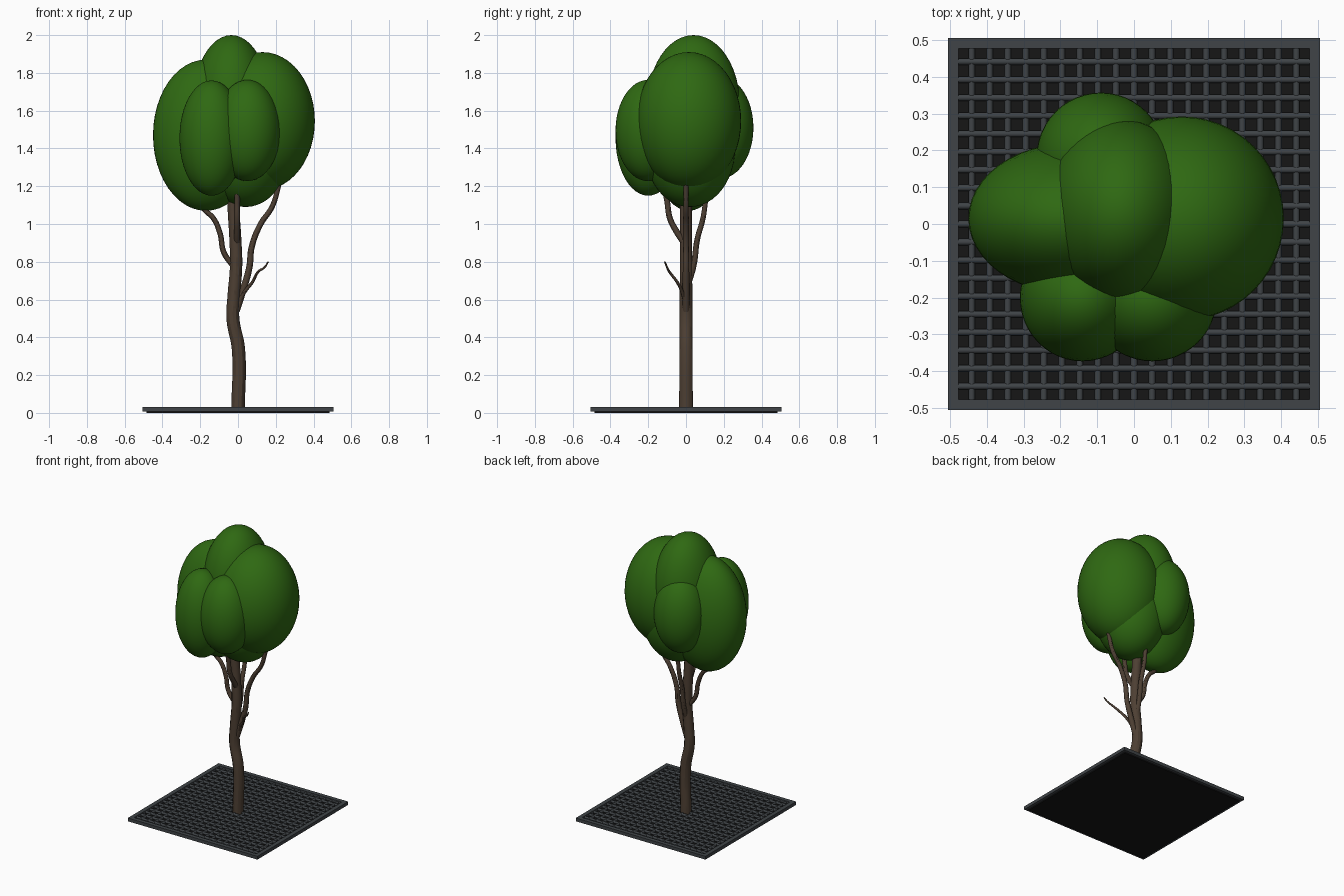
import bpy
from mathutils import Matrix, Vector

if "Cube" in bpy.data.objects:
    bpy.data.objects.remove(bpy.data.objects["Cube"])


def material(name, rgb):
    m = bpy.data.materials.new(name)
    m.diffuse_color = (*rgb, 1)
    m.use_nodes = True
    m.node_tree.nodes["Principled BSDF"].inputs["Base Color"].default_value = m.diffuse_color
    return m


GREEN = material("leaf_green", (0.028, 0.14, 0.006))
BARK = material("bark_brown", (0.075, 0.05, 0.033))
IRON = material("iron_grey", (0.05, 0.057, 0.063))
BLACK = material("pit_black", (0.008, 0.008, 0.008))


def finish(obj, name, mat):
    obj.name = name
    obj.data.materials.clear()
    obj.data.materials.append(mat)
    return obj


def box(name, lo, hi, mat):
    lo, hi = Vector(lo), Vector(hi)
    bpy.ops.mesh.primitive_cube_add(size=1, location=(lo + hi) / 2)
    obj = bpy.context.object
    obj.data.transform(Matrix.Diagonal((*(hi - lo), 1)))
    return finish(obj, name, mat)


def limb(name, points, radius_start, radius_end):
    """Tapered smooth tube through the given points."""
    cu = bpy.data.curves.new(name, 'CURVE')
    cu.dimensions = '3D'
    cu.bevel_depth = 1
    cu.bevel_resolution = 4
    cu.resolution_u = 8
    cu.use_fill_caps = True
    sp = cu.splines.new('BEZIER')
    sp.bezier_points.add(len(points) - 1)
    for i, (bp, p) in enumerate(zip(sp.bezier_points, points)):
        t = i / (len(points) - 1)
        bp.co = p
        bp.radius = radius_start + (radius_end - radius_start) * t
        bp.handle_left_type = bp.handle_right_type = 'AUTO'
    obj = bpy.data.objects.new(name, cu)
    bpy.context.collection.objects.link(obj)
    bpy.ops.object.select_all(action='DESELECT')
    obj.select_set(True)
    bpy.context.view_layer.objects.active = obj
    bpy.ops.object.convert(target='MESH')
    obj = bpy.context.object
    bpy.ops.object.shade_smooth_by_angle()
    return finish(obj, name, BARK)


# Foliage: overlapping ellipsoids (centre, radii)
clumps = {
    "foliage_right": ((0.13, 0.015, 1.545), (0.277, 0.277, 0.365)),
    "foliage_left": ((-0.17, 0.015, 1.47), (0.28, 0.205, 0.4)),
    "foliage_top": ((-0.035, 0.04, 1.63), (0.205, 0.245, 0.37)),
    "foliage_front_left": ((-0.14, -0.2, 1.455), (0.17, 0.173, 0.305)),
    "foliage_front_right": ((0.05, -0.2, 1.495), (0.175, 0.173, 0.268)),
    "foliage_back": ((-0.09, 0.18, 1.51), (0.175, 0.177, 0.27)),
    "foliage_bottom": ((0.04, 0.02, 1.4), (0.235, 0.24, 0.31)),
}
for name, (centre, radii) in clumps.items():
    bpy.ops.mesh.primitive_uv_sphere_add(segments=48, ring_count=24, location=centre)
    ball = bpy.context.object
    ball.data.transform(Matrix.Diagonal((*radii, 1)))
    bpy.ops.object.shade_smooth()
    finish(ball, name, GREEN)

# Trunk, branches and twig
limb("trunk", [(0, 0, 0.01), (0.002, 0, 0.34), (-0.027, 0, 0.5), (-0.022, 0, 0.62),
               (-0.01, 0, 0.78), (-0.014, 0, 0.92), (-0.025, 0, 1.1), (-0.03, 0, 1.4)],
     0.036, 0.03)
limb("right_branch", [(-0.01, 0, 0.54), (0.03, 0, 0.66), (0.06, 0, 0.77), (0.073, 0, 0.88),
                      (0.12, 0, 1.0), (0.18, 0, 1.09), (0.22, 0, 1.22)], 0.019, 0.013)
limb("left_branch", [(-0.02, 0, 0.77), (-0.075, 0, 0.85), (-0.095, 0, 0.95),
                     (-0.13, 0, 1.03), (-0.18, 0, 1.08), (-0.21, 0, 1.16)], 0.015, 0.013)
limb("front_branch", [(-0.005, -0.01, 0.9), (-0.005, -0.05, 0.96), (-0.005, -0.085, 1.03),
                      (-0.005, -0.1, 1.12), (-0.005, -0.12, 1.22)], 0.017, 0.014)
limb("back_branch", [(-0.015, 0.01, 0.68), (-0.01, 0.04, 0.78), (-0.01, 0.06, 0.92),
                     (-0.01, 0.09, 1.03), (-0.01, 0.105, 1.13), (-0.01, 0.12, 1.22)],
     0.017, 0.012)
limb("twig", [(0, 0, 0.57), (0.035, -0.02, 0.64), (0.075, -0.045, 0.69),
              (0.11, -0.09, 0.75), (0.14, -0.1, 0.77), (0.16, -0.112, 0.8)], 0.011, 0.004)

# Tree grate: pit plate, frame rails and round bars
box("pit_plate", (-0.485, -0.485, 0), (0.485, 0.485, 0.011), BLACK)
for s, side in ((-1, "left"), (1, "right")):
    a, b = sorted((s * 0.476, s * 0.505))
    box(f"frame_{side}", (a, -0.505, 0.007), (b, 0.505, 0.03), IRON)
for s, side in ((-1, "front"), (1, "back")):
    a, b = sorted((s * 0.476, s * 0.505))
    box(f"frame_{side}", (-0.476, a, 0.007), (0.476, b, 0.03), IRON)
for i in range(-9, 10):
    d = i * 0.049
    for name, loc, rot in (("bar_across", (0, d, 0.018), (0, 1.5708, 0)),
                           ("bar_along", (d, 0, 0.016), (1.5708, 0, 0))):
        bpy.ops.mesh.primitive_cylinder_add(vertices=12, radius=0.009, depth=0.96,
                                            location=loc, rotation=rot)
        bpy.ops.object.shade_smooth_by_angle()
        finish(bpy.context.object, f"{name}_{i + 10}", IRON)
